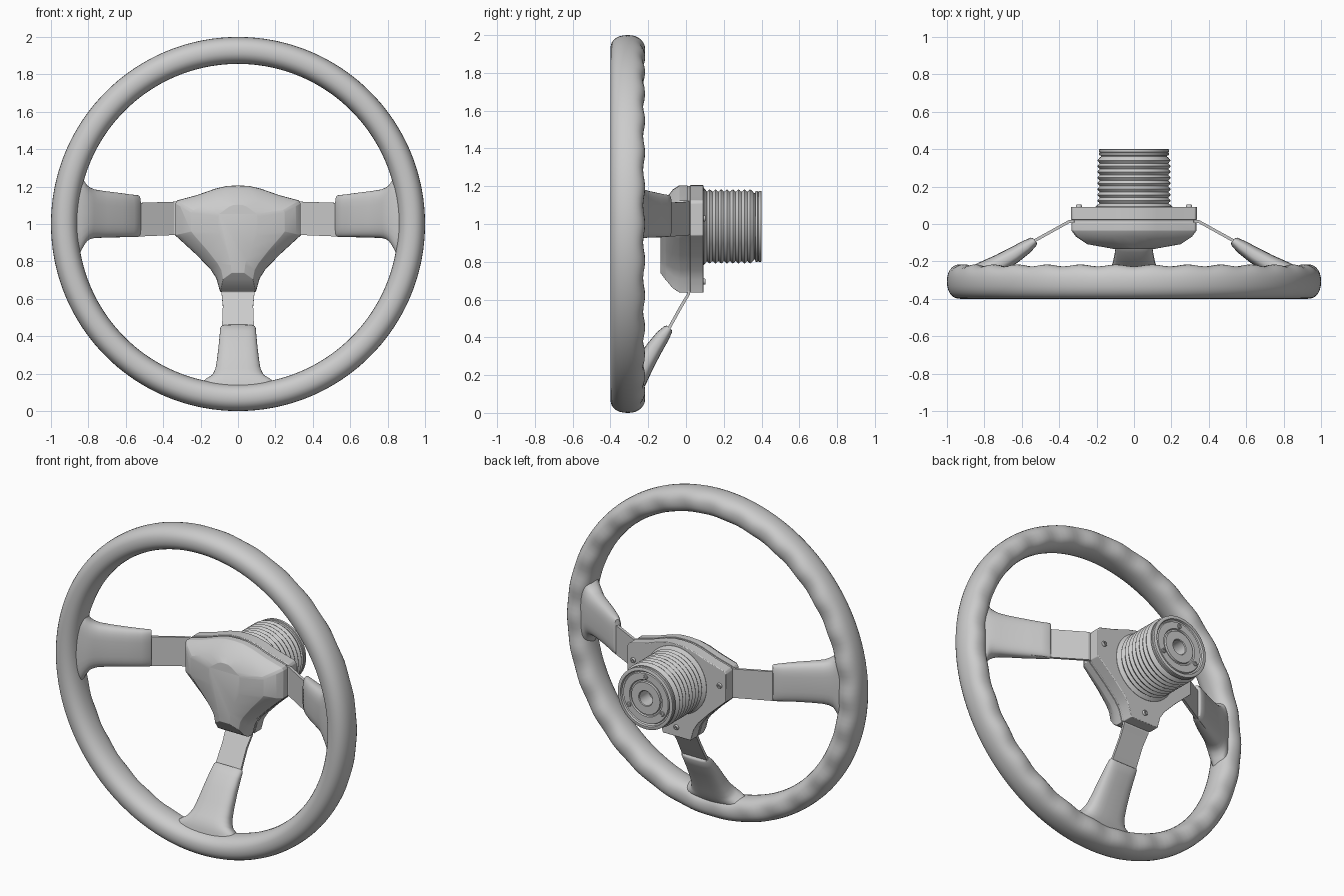
import bpy, bmesh
from math import sin, cos, pi, copysign, hypot

if "Cube" in bpy.data.objects:
    bpy.data.objects.remove(bpy.data.objects["Cube"])


def skin(name, rings, loop=False, caps=True, angle=35, bevel=0):
    """Join equal-length closed rings of points into one surface."""
    bm = bmesh.new()
    vs = [[bm.verts.new(p) for p in r] for r in rings]
    n = len(vs[0])
    for i in range(len(vs) if loop else len(vs) - 1):
        a, b = vs[i], vs[(i + 1) % len(vs)]
        for j in range(n):
            k = (j + 1) % n
            bm.faces.new((a[j], a[k], b[k], b[j]))
    if caps and not loop:
        bm.faces.new(vs[0])
        bm.faces.new(vs[-1])
    bmesh.ops.recalc_face_normals(bm, faces=bm.faces)
    me = bpy.data.meshes.new(name)
    bm.to_mesh(me)
    bm.free()
    ob = bpy.data.objects.new(name, me)
    bpy.context.collection.objects.link(ob)
    if bevel:
        m = ob.modifiers.new("bevel", 'BEVEL')
        m.width, m.segments, m.limit_method, m.angle_limit = bevel, 3, 'ANGLE', 0.4
    bpy.ops.object.select_all(action='DESELECT')
    bpy.context.view_layer.objects.active = ob
    ob.select_set(True)
    bpy.ops.object.shade_smooth_by_angle(angle=angle * pi / 180)
    return ob


def spow(v, e):
    return copysign(abs(v) ** e, v)


def lathe(name, profile, x=0, z=0, n=64):
    """Revolve (radius, y) points about an axis parallel to y."""
    return skin(name, [[(x + r * cos(2 * pi * j / n), y, z + r * sin(2 * pi * j / n))
                        for j in range(n)] for r, y in profile])


# Rim, oval section with finger waves on the back
NA, NS = 180, 28
rim = []
for i in range(NA):
    a = 2 * pi * i / NA
    ring = []
    for j in range(NS):
        t = 2 * pi * j / NS
        r = 0.928 + 0.072 * spow(cos(t), 0.88)
        y = -0.308 + 0.092 * spow(sin(t), 0.88)
        y -= 0.011 * (0.5 - 0.5 * cos(30 * a)) * max(0, sin(t)) ** 2
        ring.append((r * cos(a), y, 1 + r * sin(a)))
    rim.append(ring)
skin("rim", rim, loop=True, angle=60)

# Spoke frames: u = outward from hub, w = across, y = depth
frames = {
    "right": lambda u, w, y: (u, y, 1 + w),
    "left": lambda u, w, y: (-u, y, 1 + w),
    "bottom": lambda u, w, y: (w, y, 1 - u),
}
# Grip sections: u, y, across centre, half width, half thickness
side_grip = [(0.53, -0.088, 0.042, 0.108, 0.018), (0.537, -0.094, 0.042, 0.112, 0.026),
             (0.575, -0.122, 0.044, 0.114, 0.037), (0.64, -0.165, 0.048, 0.119, 0.044),
             (0.72, -0.212, 0.052, 0.125, 0.050), (0.775, -0.243, 0.055, 0.131, 0.056),
             (0.80, -0.258, 0.057, 0.140, 0.060), (0.82, -0.270, 0.058, 0.154, 0.062),
             (0.835, -0.278, 0.058, 0.178, 0.062), (0.86, -0.290, 0.058, 0.23, 0.060),
             (0.90, -0.305, 0.058, 0.23, 0.050)]
low_width = [0.091, 0.095, 0.098, 0.104, 0.113, 0.122, 0.133, 0.147, 0.175, 0.21, 0.21]
low_grip = [(u + 0.02 * (0.9 - u) / 0.37, y, 0, hw, th)
            for (u, y, _, _, th), hw in zip(side_grip, low_width)]
# Metal strap: u, y, across centre, half width
side_strap = [(0.2, 0.014, 0.03, 0.09), (0.345, 0.014, 0.03, 0.089),
              (0.56, -0.105, 0.022, 0.09), (0.64, -0.15, 0.022, 0.088)]
low_strap = [(0.2, 0.014, 0, 0.09), (0.37, 0.014, 0, 0.088), (0.44, -0.028, 0, 0.081),
             (0.57, -0.1, 0, 0.086), (0.65, -0.15, 0, 0.086)]


def normals(path):
    """Unit normals of a path in the (u, y) plane."""
    out = []
    for i in range(len(path)):
        a, b = path[max(i - 1, 0)], path[min(i + 1, len(path) - 1)]
        du, dy = b[0] - a[0], b[1] - a[1]
        d = hypot(du, dy)
        out.append((-dy / d, du / d))
    return out


for key, f in frames.items():
    grip = low_grip if key == "bottom" else side_grip
    strap = low_strap if key == "bottom" else side_strap
    rings = []
    for (u, y, wc, hw, th), (nu, ny) in zip(grip, normals(grip)):
        ring = []
        for j in range(32):
            t = 2 * pi * j / 32
            k = th * spow(sin(t), 0.75)
            ring.append(f(u + nu * k, wc + hw * spow(cos(t), 0.6), y + ny * k))
        rings.append(ring)
    skin(key + "_spoke_grip", rings, angle=50)
    h = 0.008
    skin(key + "_spoke_strap",
         [[f(u + nu * s * h, wc + q * hw, y + ny * s * h)
           for q, s in ((-1, -1), (1, -1), (1, 1), (-1, 1))]
          for (u, y, wc, hw), (nu, ny) in zip(strap, normals(strap))], angle=20)

# Hub outlines, right half from top to bottom (x, z)
outer = [(0, 1.205), (0.06, 1.202), (0.12, 1.188), (0.22, 1.153), (0.325, 1.125),
         (0.335, 1.11), (0.335, 0.94), (0.315, 0.922), (0.22, 0.835), (0.145, 0.757),
         (0.115, 0.71), (0.095, 0.638)]
inner = [(0, 1.135), (0.06, 1.133), (0.11, 1.122), (0.18, 1.098), (0.24, 1.075),
         (0.25, 1.06), (0.25, 0.96), (0.235, 0.94), (0.165, 0.86), (0.11, 0.79),
         (0.09, 0.755), (0.08, 0.705)]
front = [(x * 0.42, 0.93 + (z - 0.93) * 0.85) for x, z in inner]


def outline(pts, y, s=1.0):
    full = pts + [(-x, z) for x, z in reversed(pts[1:])]
    return [(x * s, y, 0.95 + (z - 0.95) * s) for x, z in full]


def mix(a, b, t):
    return [(p[0] + (q[0] - p[0]) * t, p[1] + (q[1] - p[1]) * t) for p, q in zip(a, b)]


# Horn pad, middle shim and rear housing
skin("horn_pad", [outline(outer, 0.008), outline(outer, -0.035),
                  outline(mix(outer, inner, 0.3), -0.068),
                  outline(inner, -0.108), outline(front, -0.134)], angle=35, bevel=0.01)
skin("hub_shim", [outline(outer, 0.0, 0.98), outline(outer, 0.03, 0.98)])
skin("hub_housing", [outline(outer, 0.022, 1.005), outline(outer, 0.092, 1.005)],
     angle=30, bevel=0.004)

# Ribbed column boot with stepped end face
CZ = 0.987
prof = [(0.05, 0.085), (0.205, 0.085), (0.205, 0.094), (0.19, 0.106)]
ribs = 8
for i in range(ribs * 6 + 1):
    prof.append((0.190 - 0.006 * cos(2 * pi * i / 6), 0.11 + 0.245 * i / (ribs * 6)))
prof += [(0.176, 0.36), (0.176, 0.366), (0.187, 0.368), (0.187, 0.379), (0.182, 0.382),
         (0.187, 0.385), (0.187, 0.398), (0.184, 0.4), (0.168, 0.4), (0.165, 0.388),
         (0.157, 0.384), (0.153, 0.392), (0.112, 0.392), (0.108, 0.384), (0.1, 0.384),
         (0.097, 0.394), (0.048, 0.394), (0.044, 0.39), (0.044, 0.3)]
lathe("column_boot", prof, z=CZ)


# Screws on the end face and on the back of the housing
def screw(name, x, z, y, r, h):
    lathe(name, [(r, y - 0.01), (r, y + h * 0.6), (r * 0.8, y + h), (r * 0.4, y + h),
                 (r * 0.35, y + h * 0.4)], x, z, 16)


for i in range(3):
    a = pi / 2 + 2 * pi * i / 3
    screw("end_screw_%d" % i, 0.132 * cos(a), CZ + 0.132 * sin(a), 0.392, 0.014, 0.006)
for i, (x, z) in enumerate([(-0.295, 1.03), (0.295, 1.03), (0, 0.695)]):
    screw("housing_screw_%d" % i, x, z, 0.092, 0.016, 0.012)
